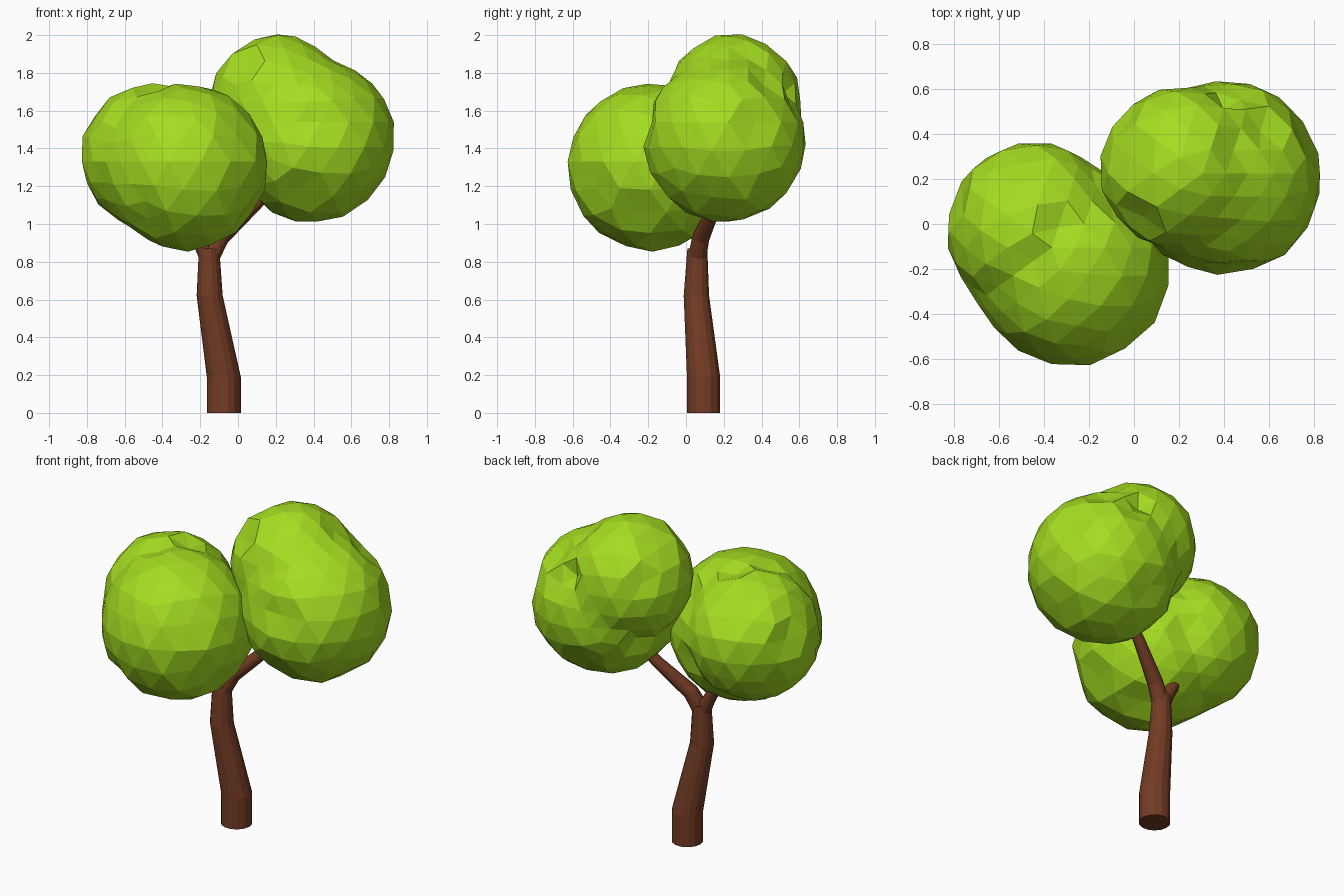
import bpy, bmesh, math, random
from mathutils import Vector

if "Cube" in bpy.data.objects:
    bpy.data.objects.remove(bpy.data.objects["Cube"])

random.seed(4)


def material(name, rgb):
    m = bpy.data.materials.new(name)
    m.diffuse_color = (*rgb, 1)
    m.use_nodes = True
    m.node_tree.nodes["Principled BSDF"].inputs["Base Color"].default_value = m.diffuse_color
    return m


bark = material("bark", (0.17, 0.045, 0.018))
leaf = material("leaf", (0.37, 0.72, 0.015))


def finish(bm, name, mat):
    bmesh.ops.recalc_face_normals(bm, faces=bm.faces)
    me = bpy.data.meshes.new(name)
    bm.to_mesh(me)
    bm.free()
    me.materials.append(mat)
    ob = bpy.data.objects.new(name, me)
    bpy.context.collection.objects.link(ob)
    return ob


def limb(name, path, upright=False, sides=14):
    """Capped tapering tube through (x, y, z, radius) points."""
    bm = bmesh.new()
    pts = [Vector(p[:3]) for p in path]
    rings = []
    for i, p in enumerate(pts):
        d = pts[min(i + 1, len(pts) - 1)] - pts[max(i - 1, 0)]
        q = Vector((0, 0, 1)).rotation_difference(Vector((0, 0, 1)) if upright else d)
        ring = []
        for k in range(sides):
            a = 2 * math.pi * k / sides
            ring.append(bm.verts.new(p + q @ Vector((math.cos(a), math.sin(a), 0)) * path[i][3]))
        rings.append(ring)
    for lo, hi in zip(rings, rings[1:]):
        for k in range(sides):
            n = (k + 1) % sides
            bm.faces.new((lo[k], lo[n], hi[n], hi[k]))
    bm.faces.new(rings[0][::-1])
    bm.faces.new(rings[-1])
    return finish(bm, name, bark)


def foliage(name, balls):
    """Faceted skin around overlapping balls (x, y, z, radius)."""
    o = sum((Vector(b[:3]) for b in balls), Vector()) / len(balls)
    bm = bmesh.new()
    bmesh.ops.create_icosphere(bm, subdivisions=3, radius=1)
    for v in bm.verts:
        d = v.co.normalized()
        reach = 0
        for b in balls:
            c = Vector(b[:3]) - o
            k = d.dot(c)
            reach = max(reach, k + math.sqrt(k * k - c.length_squared + b[3] ** 2))
        dent = random.uniform(0.02, 0.04) if random.random() < 0.1 else 0
        v.co = o + d * (reach + random.uniform(-0.008, 0.006) - dent)
    return finish(bm, name, leaf)


# Trunk and its two forks
limb("trunk", [(-0.075, 0.093, 0, 0.09), (-0.075, 0.093, 0.19, 0.09),
               (-0.15, 0.055, 0.62, 0.069), (-0.153, 0.06, 0.87, 0.054)], upright=True)
limb("right_branch", [(-0.15, 0.058, 0.82, 0.05), (-0.09, 0.08, 0.93, 0.046),
                      (0.09, 0.155, 1.10, 0.034), (0.17, 0.18, 1.18, 0.03)])
limb("left_branch", [(-0.155, 0.06, 0.82, 0.048), (-0.20, 0.065, 0.90, 0.038),
                     (-0.27, 0.06, 1.03, 0.032)])

# Leaf crowns
foliage("left_crown", [(-0.28, -0.19, 1.30, 0.443), (-0.45, -0.02, 1.36, 0.383)])
foliage("right_crown", [(0.40, 0.205, 1.44, 0.433), (0.21, 0.245, 1.64, 0.364)])
